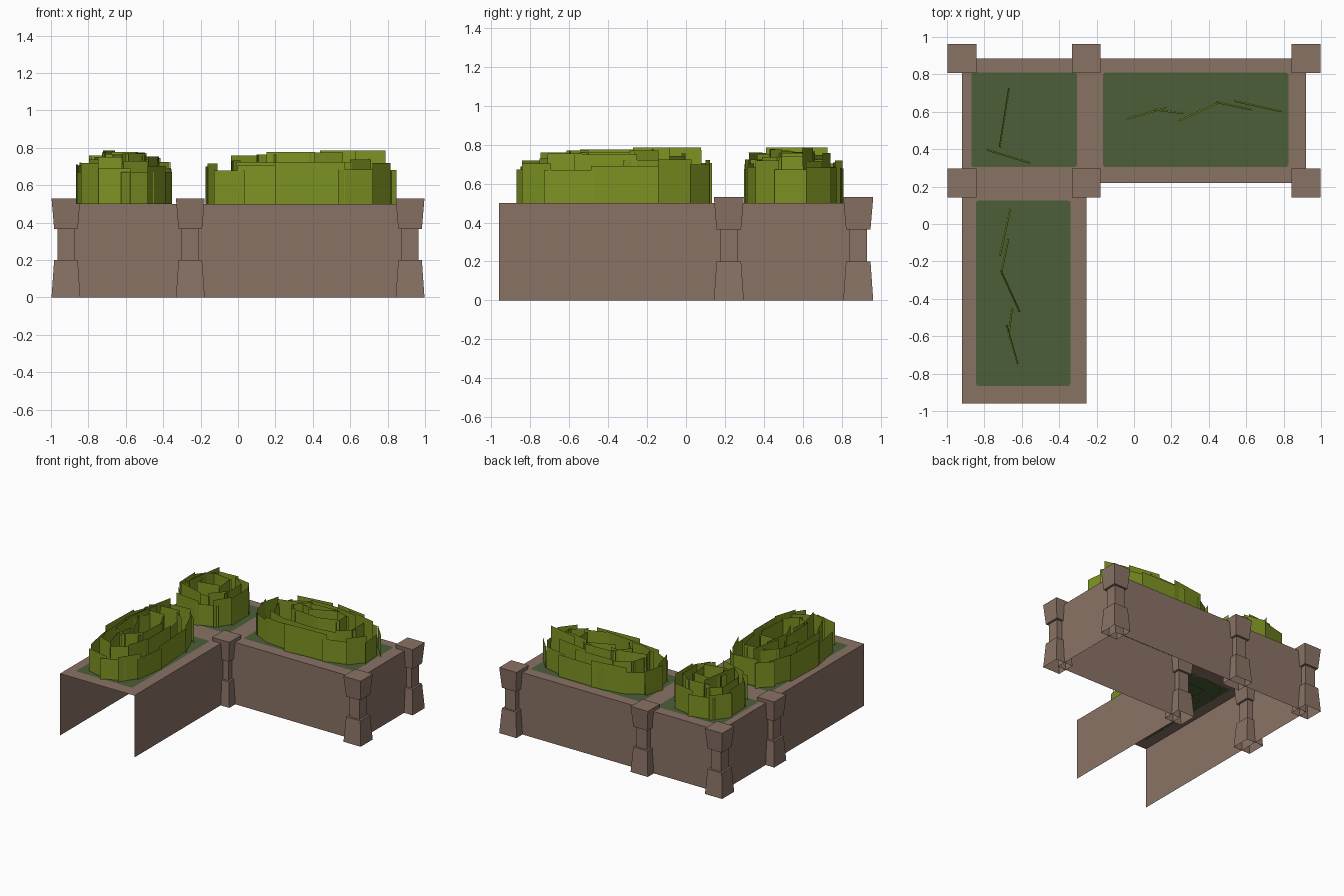
import bpy, bmesh, math, random

if "Cube" in bpy.data.objects:
    bpy.data.objects.remove(bpy.data.objects["Cube"])

random.seed(4)


def material(name, rgb):
    m = bpy.data.materials.new(name)
    m.diffuse_color = (*rgb, 1)
    m.use_nodes = True
    m.node_tree.nodes["Principled BSDF"].inputs["Base Color"].default_value = m.diffuse_color
    return m


STONE = material("brown stone", (0.254, 0.171, 0.130))
LEAF = material("leaf green", (0.205, 0.292, 0.016))
SOIL = material("dark moss", (0.072, 0.112, 0.040))


def finish(bm, name, mat):
    me = bpy.data.meshes.new(name)
    bm.to_mesh(me)
    bm.free()
    me.materials.append(mat)
    ob = bpy.data.objects.new(name, me)
    bpy.context.collection.objects.link(ob)
    return ob


def poly(bm, pts):
    return bm.faces.new([bm.verts.new(p) for p in pts])


TOP = 0.50
X0, X1, X2 = -0.92, -0.255, 0.92      # wall lines and post centres
Y0, Y1, Y2 = -0.96, 0.22, 0.885

# thin outer walls: L-shaped run, left open at the front end
bm = bmesh.new()
path = [(X0, Y0), (X0, Y2), (X2, Y2), (X2, Y1), (X1, Y1), (X1, Y0)]
for (ax, ay), (bx, by) in zip(path, path[1:]):
    poly(bm, [(bx, by, 0), (ax, ay, 0), (ax, ay, TOP), (bx, by, TOP)])
finish(bm, "planter_walls", STONE)


# top rim: grid cells around the planting openings
def rim(name, xs, ys, holes):
    bm = bmesh.new()
    for i, (a, b) in enumerate(zip(xs, xs[1:])):
        for j, (c, d) in enumerate(zip(ys, ys[1:])):
            if (i, j) not in holes:
                poly(bm, [(a, c, TOP), (b, c, TOP), (b, d, TOP), (a, d, TOP)])
    bmesh.ops.remove_doubles(bm, verts=bm.verts, dist=1e-4)
    bmesh.ops.dissolve_limit(bm, angle_limit=0.01, verts=bm.verts, edges=bm.edges)
    finish(bm, name, STONE)


rim("rim_back", [X0, -0.86, -0.315, -0.155, 0.815, X2], [Y1, 0.315, 0.80, Y2], {(1, 1), (3, 1)})
rim("rim_leg", [X0, -0.835, -0.35, X1], [Y0, -0.855, 0.115, Y1], {(1, 1)})


# soil beds with clipped corners
def soil(name, x0, x1, y0, y1, r=0.012):
    bm = bmesh.new()
    cx, cy = (x0 + x1) / 2, (y0 + y1) / 2
    hx, hy = (x1 - x0) / 2 - r, (y1 - y0) / 2 - r
    pts = []
    for k, (sx, sy) in enumerate([(1, 1), (-1, 1), (-1, -1), (1, -1)]):
        for t in range(3):
            a = math.radians(90 * k + 45 * t)
            pts.append((cx + sx * hx + r * math.cos(a), cy + sy * hy + r * math.sin(a), TOP + 0.004))
    poly(bm, pts)
    finish(bm, name, SOIL)


soil("soil_corner", -0.87, -0.305, 0.305, 0.81)
soil("soil_right", -0.165, 0.825, 0.305, 0.81)
soil("soil_leg", -0.845, -0.34, -0.865, 0.125)


# posts: waisted square profile (half width, height), open underneath
PROFILE = [(0.077, 0), (0.063, 0.20), (0.046, 0.20), (0.046, 0.365), (0.063, 0.365), (0.077, 0.53)]


def post(name, x, y):
    bm = bmesh.new()
    rings = [[bm.verts.new((x + sx * h, y + sy * h, z))
              for sx, sy in [(-1, -1), (1, -1), (1, 1), (-1, 1)]] for h, z in PROFILE]
    for lo, hi in zip(rings, rings[1:]):
        for k in range(4):
            n = (k + 1) % 4
            bm.faces.new([lo[k], lo[n], hi[n], hi[k]])
    bm.faces.new(rings[-1])
    finish(bm, name, STONE)


for j, py in enumerate([Y1, Y2]):
    for i, px in enumerate([X0, X1, X2]):
        post(f"post_{j}_{i}", px, py)


# hedges: upright leaf cards in nested rings plus slightly leaning spine cards
def hedge(name, cx, cy, hx, hy, counts, spine, turn=False):
    bm = bmesh.new()

    def card(a, b, h, lean=0.0):
        if turn:
            a, b = (-a[1], a[0]), (-b[1], b[0])
        dx, dy = b[0] - a[0], b[1] - a[1]
        l = math.hypot(dx, dy)
        ox, oy = lean * dy / l, -lean * dx / l
        poly(bm, [(cx + a[0], cy + a[1], TOP), (cx + b[0], cy + b[1], TOP),
                  (cx + b[0] + ox, cy + b[1] + oy, TOP + h), (cx + a[0] + ox, cy + a[1] + oy, TOP + h)])

    def oval(t, s):
        c, d = math.cos(t), math.sin(t)
        return (s * hx * math.copysign(abs(c) ** 0.75, c), s * hy * math.copysign(abs(d) ** 0.75, d))

    for s, n, low, high in zip((0.98, 0.74, 0.46), counts, (0.17, 0.215, 0.25), (0.225, 0.26, 0.28)):
        for k in range(n):
            t = 2 * math.pi * (k + random.uniform(-0.1, 0.1)) / n
            w = math.pi / n * random.uniform(1.05, 1.3)
            q = s * random.uniform(0.95, 1.02)
            card(oval(t - w, q), oval(t + w, q * random.uniform(0.94, 1)), random.uniform(low, high))
    for (ax, ay, bx, by), h in spine:
        card((ax, ay), (bx, by), h, 0.008)
    finish(bm, name, LEAF)


LONG = [((-0.38, 0.015, -0.17, 0.075), 0.26), ((-0.23, 0.065, -0.08, 0.045), 0.25),
        ((-0.10, 0.005, 0.12, 0.105), 0.26), ((0.10, 0.105, 0.29, 0.065), 0.285),
        ((0.20, 0.11, 0.45, 0.055), 0.285)]
SHORT = [((-0.06, 0.175, -0.11, -0.14), 0.285), ((-0.18, -0.15, 0.05, -0.22), 0.26)]
hedge("hedge_right", 0.34, 0.55, 0.52, 0.26, (13, 11, 7), LONG)
hedge("hedge_leg", -0.61, -0.37, 0.52, 0.27, (13, 11, 7), LONG, True)
hedge("hedge_corner", -0.605, 0.55, 0.27, 0.26, (10, 8, 5), SHORT)
